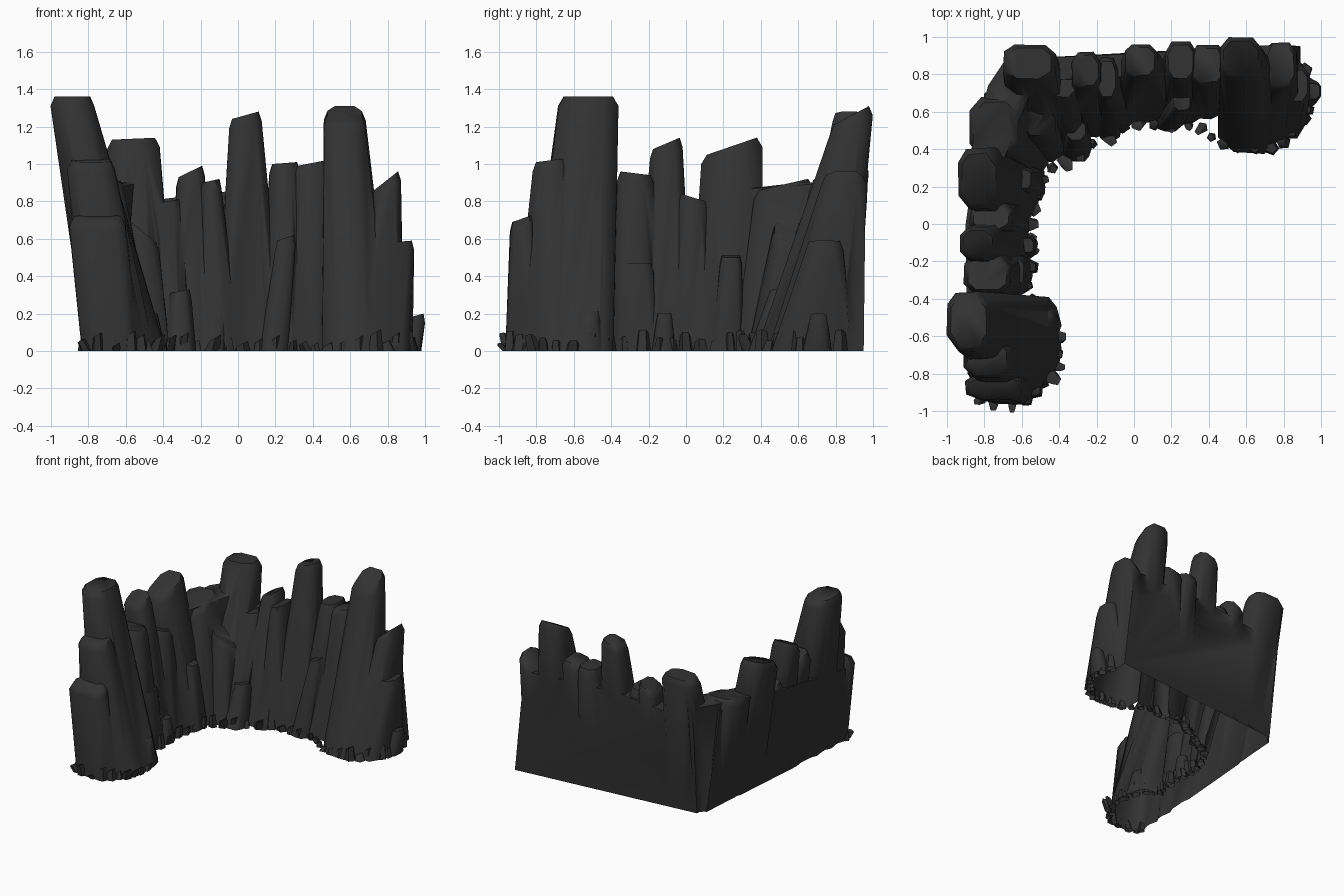
import bpy, bmesh, math, random
from mathutils import Vector

random.seed(7)

rock = bpy.data.materials.new("dark basalt")
rock.diffuse_color = (0.032, 0.032, 0.032, 1)
rock.roughness = 0.9


def clamp_back(x, y):
    """Keep foot points inside the two straight outer base lines."""
    y = min(y, 0.80 + (x + 0.68) * 0.095)
    x = max(x, -0.84 + max(0, y + 0.9) * 0.08)
    return x, y


def squarish(a):
    """Direction on a rounded square."""
    f = lambda v: math.copysign(abs(v) ** 0.7, v)
    return f(math.cos(a)), f(math.sin(a))


def hull_object(name, points):
    bm = bmesh.new()
    for p in points:
        bm.verts.new(p)
    bmesh.ops.remove_doubles(bm, verts=bm.verts, dist=0.004)
    res = bmesh.ops.convex_hull(bm, input=bm.verts)
    junk = {g for g in res["geom_interior"] + res["geom_unused"]
            if isinstance(g, bmesh.types.BMVert)}
    bmesh.ops.delete(bm, geom=list(junk), context='VERTS')
    bmesh.ops.recalc_face_normals(bm, faces=bm.faces)
    me = bpy.data.meshes.new(name)
    bm.to_mesh(me)
    bm.free()
    me.materials.append(rock)
    ob = bpy.data.objects.new(name, me)
    bpy.context.collection.objects.link(ob)
    return ob


def column(name, x0, x1, y0, y1, za, zb, cx, cy, rx, ry, axis=0):
    """Tapered rock pillar: chamfered top box (height za to zb along axis) on a wide foot."""
    mx, my, hx, hy = (x0 + x1) / 2, (y0 + y1) / 2, (x1 - x0) / 2, (y1 - y0) / 2
    pts = []
    for k in range(8):
        a = math.radians(22.5 + 45 * k + random.uniform(-7, 7))
        c, s = squarish(a)
        c, s = c / 0.946, s / 0.946
        t = (c, s)[axis] * 0.5 + 0.5
        z = za + (zb - za) * t
        pts.append((mx + hx * c * 0.82, my + hy * s * 0.82, z))
        pts.append((mx + hx * c, my + hy * s, z - 0.05))
    for k in range(10):
        c, s = squarish(math.tau * k / 10 + random.uniform(-.2, .2))
        r = random.uniform(0.93, 1.05)
        pts.append((*clamp_back(cx + rx * r * c, cy + ry * r * s), 0))
    return hull_object(name, pts)


# Back arm pillars: top box, heights, foot centre and radii
back = [
    (-0.70, -0.42, 0.76, 0.96, 1.13, 1.14, -0.50, 0.58, 0.18, 0.24),
    (-0.46, -0.30, 0.66, 0.88, 0.79, 0.81, -0.36, 0.60, 0.13, 0.24),
    (-0.33, -0.18, 0.72, 0.92, 0.93, 0.99, -0.24, 0.65, 0.14, 0.20),
    (-0.20, -0.09, 0.66, 0.89, 0.90, 0.92, -0.10, 0.68, 0.12, 0.20),
    (-0.05, 0.125, 0.78, 0.96, 1.24, 1.28, 0.06, 0.69, 0.19, 0.16),
    (0.17, 0.33, 0.76, 0.98, 1.00, 1.01, 0.25, 0.71, 0.15, 0.18),
    (0.30, 0.49, 0.74, 0.96, 0.99, 1.02, 0.37, 0.72, 0.14, 0.17),
    (0.70, 0.87, 0.72, 0.97, 0.85, 0.96, 0.76, 0.68, 0.13, 0.24),
    (0.80, 0.94, 0.64, 0.84, 0.58, 0.59, 0.83, 0.68, 0.10, 0.22),
    (0.91, 1.00, 0.66, 0.76, 0.18, 0.20, 0.92, 0.70, 0.06, 0.08),
]
# Left arm pillars and the tall east one (heights run along y)
left = [
    (-0.90, -0.60, -0.94, -0.80, 0.69, 0.73, -0.68, -0.86, 0.15, 0.11),
    (-0.91, -0.66, -0.82, -0.62, 1.01, 1.03, -0.63, -0.76, 0.19, 0.16),
    (-1.00, -0.77, -0.68, -0.365, 1.36, 1.36, -0.59, -0.62, 0.22, 0.24),
    (-0.91, -0.66, -0.37, -0.17, 0.96, 0.94, -0.68, -0.26, 0.13, 0.14),
    (-0.93, -0.74, -0.19, -0.02, 1.08, 1.14, -0.68, -0.12, 0.13, 0.17),
    (-0.88, -0.65, -0.04, 0.12, 0.84, 0.80, -0.67, 0.04, 0.12, 0.13),
    (-0.94, -0.72, 0.085, 0.405, 1.05, 1.14, -0.64, 0.21, 0.15, 0.20),
    (-0.88, -0.60, 0.36, 0.68, 0.86, 0.92, -0.58, 0.46, 0.15, 0.22),
    (0.46, 0.68, 0.77, 1.00, 1.21, 1.31, 0.64, 0.62, 0.20, 0.25),
]
# Shorter buttresses leaning on the inner side
inner = [
    (0.20, 0.31, 0.60, 0.72, 0.59, 0.62, 0.19, 0.58, 0.08, 0.09),
    (-0.37, -0.25, 0.44, 0.56, 0.31, 0.33, -0.31, 0.43, 0.09, 0.10),
    (-0.17, -0.08, 0.58, 0.68, 0.42, 0.44, -0.13, 0.53, 0.07, 0.09),
    (-0.60, -0.42, 0.46, 0.62, 0.70, 0.58, -0.46, 0.44, 0.10, 0.11),
    (-0.66, -0.54, 0.18, 0.30, 0.52, 0.50, -0.54, 0.22, 0.07, 0.09),
    (-0.70, -0.58, -0.34, -0.17, 0.46, 0.47, -0.61, -0.26, 0.07, 0.10),
    (-0.62, -0.53, -0.16, -0.07, 0.20, 0.20, -0.57, -0.12, 0.06, 0.06),
    (-0.56, -0.42, -0.56, -0.46, 0.25, 0.20, -0.47, -0.52, 0.08, 0.09),
]
parts = []
for i, c in enumerate(back):
    parts.append(column(f"back_pillar_{i + 1}", *c))
for i, c in enumerate(left):
    parts.append(column(f"left_pillar_{i + 1}", *c, axis=1))
for i, c in enumerate(inner):
    parts.append(column(f"inner_buttress_{i + 1}", *c))


# Flat outer walls, rising from a straight base and flaring outwards
def wall(name, base, top, inset):
    pts = []
    for p in base + top:
        v = Vector(p)
        pts += [v, v + Vector(inset)]
    return hull_object(name, pts)


parts.append(wall("back_wall", [(-0.66, 0.80, 0), (0.89, 0.95, 0)],
                  [(-0.68, 0.88, 0.78), (0.0, 0.91, 0.86), (0.80, 0.96, 0.84)], (0, -0.12, 0)))
parts.append(wall("left_wall", [(-0.82, -0.92, 0), (-0.705, 0.74, 0)],
                  [(-0.89, -0.80, 0.64), (-0.90, 0.0, 0.78), (-0.80, 0.70, 0.84)], (0.09, 0, 0)))
parts.append(wall("corner_wall", [(-0.705, 0.72, 0), (-0.64, 0.80, 0)],
                  [(-0.87, 0.40, 0.86), (-0.78, 0.74, 0.90), (-0.66, 0.92, 0.90)], (0.14, -0.14, 0)))

# Fuse the pillars and walls into one hollow cliff shell
cliff = parts[0]
cliff.name = "cliff_shell"
bpy.context.view_layer.objects.active = cliff
for other in parts[1:]:
    mod = cliff.modifiers.new("fuse", 'BOOLEAN')
    mod.operation, mod.solver, mod.object = 'UNION', 'MANIFOLD', other
    bpy.ops.object.modifier_apply(modifier=mod.name)
    bpy.data.objects.remove(other)
parts = [cliff]

# Small rubble shards along the inner foot
path = [(-0.84, -0.88), (-0.80, -0.95), (-0.60, -0.96), (-0.50, -0.87), (-0.43, -0.79), (-0.40, -0.66),
        (-0.46, -0.46), (-0.57, -0.38), (-0.54, -0.18), (-0.56, -0.04), (-0.53, 0.12),
        (-0.47, 0.28), (-0.34, 0.36), (-0.18, 0.45), (-0.02, 0.55), (0.15, 0.52),
        (0.34, 0.54), (0.44, 0.44), (0.60, 0.40), (0.78, 0.41), (0.86, 0.52),
        (0.93, 0.58), (0.95, 0.70), (0.90, 0.86)]
n = 0
for (ax, ay), (bx, by) in zip(path, path[1:]):
    d = Vector((bx - ax, by - ay))
    out = Vector((d.y, -d.x)).normalized()
    for t in (0.25, 0.75):
        n += 1
        x, y = ax + d.x * t, ay + d.y * t
        r, h = random.uniform(.025, .045), random.uniform(.03, .10)
        lean = out * random.uniform(-.02, .04)
        a0 = random.uniform(0, 6)
        pts = []
        for k in range(5):
            a = a0 + math.tau * k / 5
            c, s = math.cos(a) * r, math.sin(a) * r
            pts.append((x + c, y + s, 0))
            pts.append((x + lean.x + c * .7, y + lean.y + s * .7, h + c * .4))
        parts.append(hull_object(f"rubble_shard_{n}", pts))

# Open undersides
for ob in parts:
    bm = bmesh.new()
    bm.from_mesh(ob.data)
    low = [f for f in bm.faces if all(v.co.z < 0.002 for v in f.verts)]
    bmesh.ops.delete(bm, geom=low, context='FACES')
    bm.to_mesh(ob.data)
    bm.free()

# Soft facets with sharp ridges
bpy.ops.object.select_all(action='DESELECT')
for ob in parts:
    ob.select_set(True)
bpy.context.view_layer.objects.active = cliff
bpy.ops.object.shade_smooth_by_angle(angle=math.radians(62))
